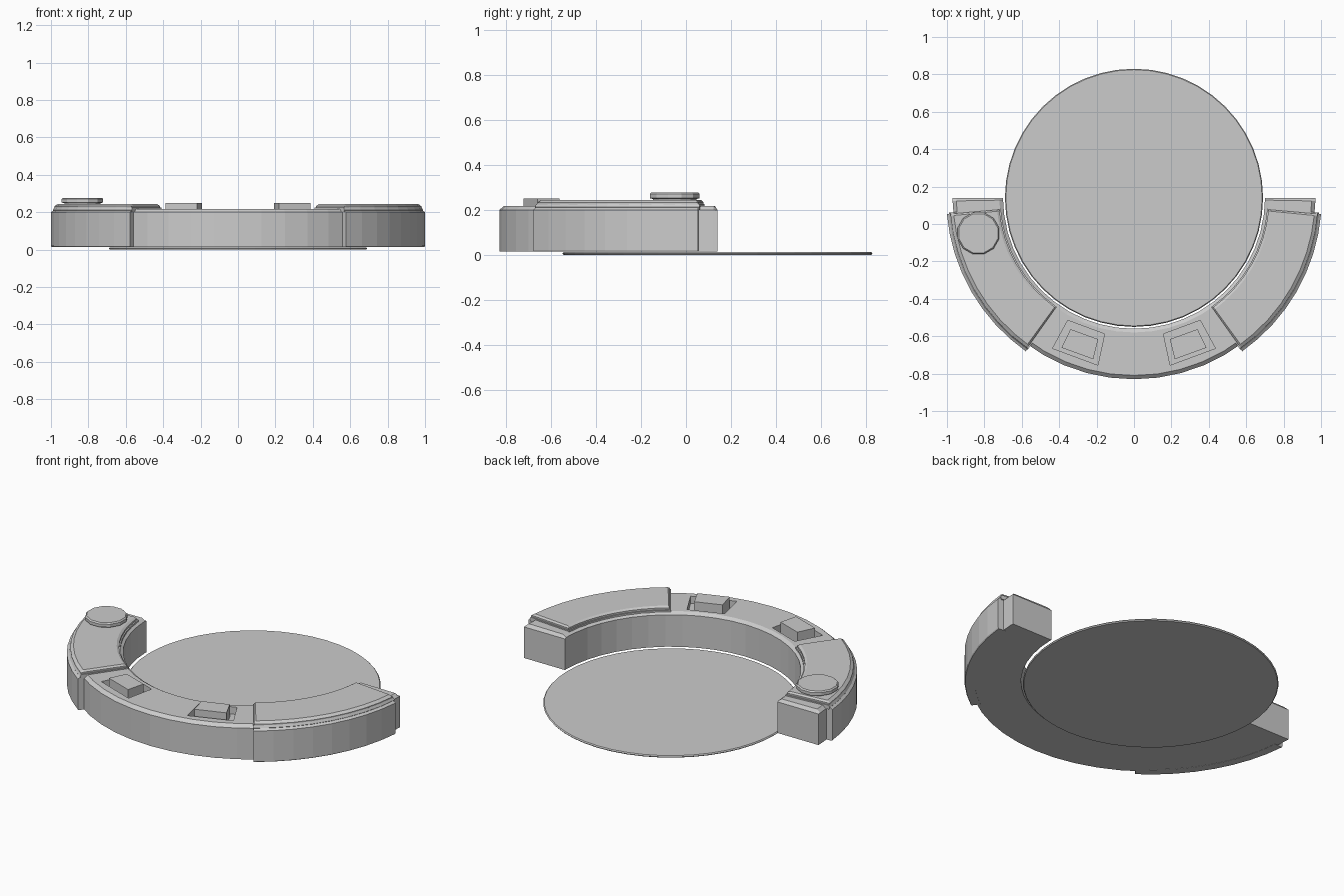
import bpy, bmesh
from math import sin, cos, radians, pi

cube = bpy.data.objects.get("Cube")
if cube:
    bpy.data.objects.remove(cube, do_unlink=True)

CENTRE_Y = 0.14   # shared centre of disc and ring

grey = bpy.data.materials.new("plain_grey")
grey.use_nodes = True
COLOUR = (0.6, 0.6, 0.6, 1)
grey.diffuse_color = COLOUR
grey.node_tree.nodes["Principled BSDF"].inputs["Base Color"].default_value = COLOUR


def finish(name, bm):
    bmesh.ops.recalc_face_normals(bm, faces=bm.faces)
    mesh = bpy.data.meshes.new(name)
    bm.to_mesh(mesh)
    bm.free()
    mesh.materials.append(grey)
    obj = bpy.data.objects.new(name, mesh)
    bpy.context.collection.objects.link(obj)
    return obj


def polar(r, angle, z):
    """Angle is in degrees from the front, positive towards the model's left."""
    a = radians(angle)
    return (r * sin(a), CENTRE_Y - r * cos(a), z)


def sweep(name, profile, start, end, steps, end_cap=None, end_width=1.0):
    """Sweep an (r, z) profile round the centre; end_cap lowers both ends to a chamfer."""
    stations = [(start + (end - start) * i / steps, None) for i in range(steps + 1)]
    if end_cap is not None:
        stations[0] = (start + end_width, None)
        stations[-1] = (end - end_width, None)
        stations = [(start, end_cap)] + stations + [(end, end_cap)]
    bm = bmesh.new()
    loops = []
    for angle, cap in stations:
        loops.append([bm.verts.new(polar(r, angle, z if cap is None else min(z, cap)))
                      for r, z in profile])
    n = len(profile)
    for a, b in zip(loops, loops[1:]):
        for i in range(n):
            j = (i + 1) % n
            bm.faces.new((a[i], a[j], b[j], b[i]))
    bm.faces.new(loops[0])
    bm.faces.new(loops[-1])
    return finish(name, bm)


def box_profile(r0, r1, z0, z1):
    return [(r0, z0), (r1, z0), (r1, z1), (r0, z1)]


def lathe(name, profile, sides, x, y, turn=0.0):
    """Stack of polygon rings, closed at top and bottom."""
    bm = bmesh.new()
    rings = [[bm.verts.new((x + r * cos(turn + 2 * pi * i / sides),
                            y + r * sin(turn + 2 * pi * i / sides), z))
              for i in range(sides)] for r, z in profile]
    for a, b in zip(rings, rings[1:]):
        for i in range(sides):
            j = (i + 1) % sides
            bm.faces.new((a[i], a[j], b[j], b[i]))
    bm.faces.new(rings[0])
    bm.faces.new(rings[-1])
    return finish(name, bm)


# Thin floor disc
lathe("floor_disc", [(0.685, 0.0), (0.69, 0.006), (0.685, 0.012)], 48, 0, CENTRE_Y)

# Half-ring counter with chamfered top edges
body = sweep("counter_body",
             [(0.7, 0.015), (0.97, 0.015), (0.97, 0.2), (0.95, 0.218),
              (0.72, 0.218), (0.7, 0.205)],
             -90, 90, 24, end_cap=0.2)

for side, label in ((-1, "right"), (1, "left")):
    def span(a, b):
        return sorted((side * a, side * b))

    # Sunken socket with a raised block inside
    cutter = sweep(label + "_socket_cutter", box_profile(0.745, 0.915, 0.175, 0.3),
                   *span(12.2, 28.4), 1)
    cutter.hide_render = True
    cutter.hide_viewport = True
    cut = body.modifiers.new(label + "_socket", "BOOLEAN")
    cut.object = cutter
    cut.operation = "DIFFERENCE"
    cut.solver = "EXACT"
    sweep(label + "_socket_block", box_profile(0.78, 0.89, 0.17, 0.25),
          *span(14.2, 25.8), 1)

    # Outer cladding wall, lip and chamfered lid
    sweep(label + "_cladding",
          [(0.95, 0.014), (1.0, 0.014), (1.004, 0.02), (1.004, 0.2),
           (0.99, 0.21), (0.95, 0.21)],
          *span(35.2, 85), 8)
    sweep(label + "_lid_lip",
          [(0.715, 0.2), (0.985, 0.2), (0.992, 0.212), (0.985, 0.225), (0.715, 0.225)],
          *span(35, 85.4), 8)
    sweep(label + "_lid",
          [(0.722, 0.222), (0.985, 0.222), (0.985, 0.232), (0.968, 0.244),
           (0.735, 0.244), (0.722, 0.236)],
          *span(35.4, 85), 8, end_cap=0.234, end_width=0.6)

# Round knob on the right lid
lathe("knob", [(0.1, 0.235), (0.1, 0.248), (0.115, 0.252), (0.115, 0.27), (0.108, 0.277)],
      12, -0.832, -0.05, pi / 12)
